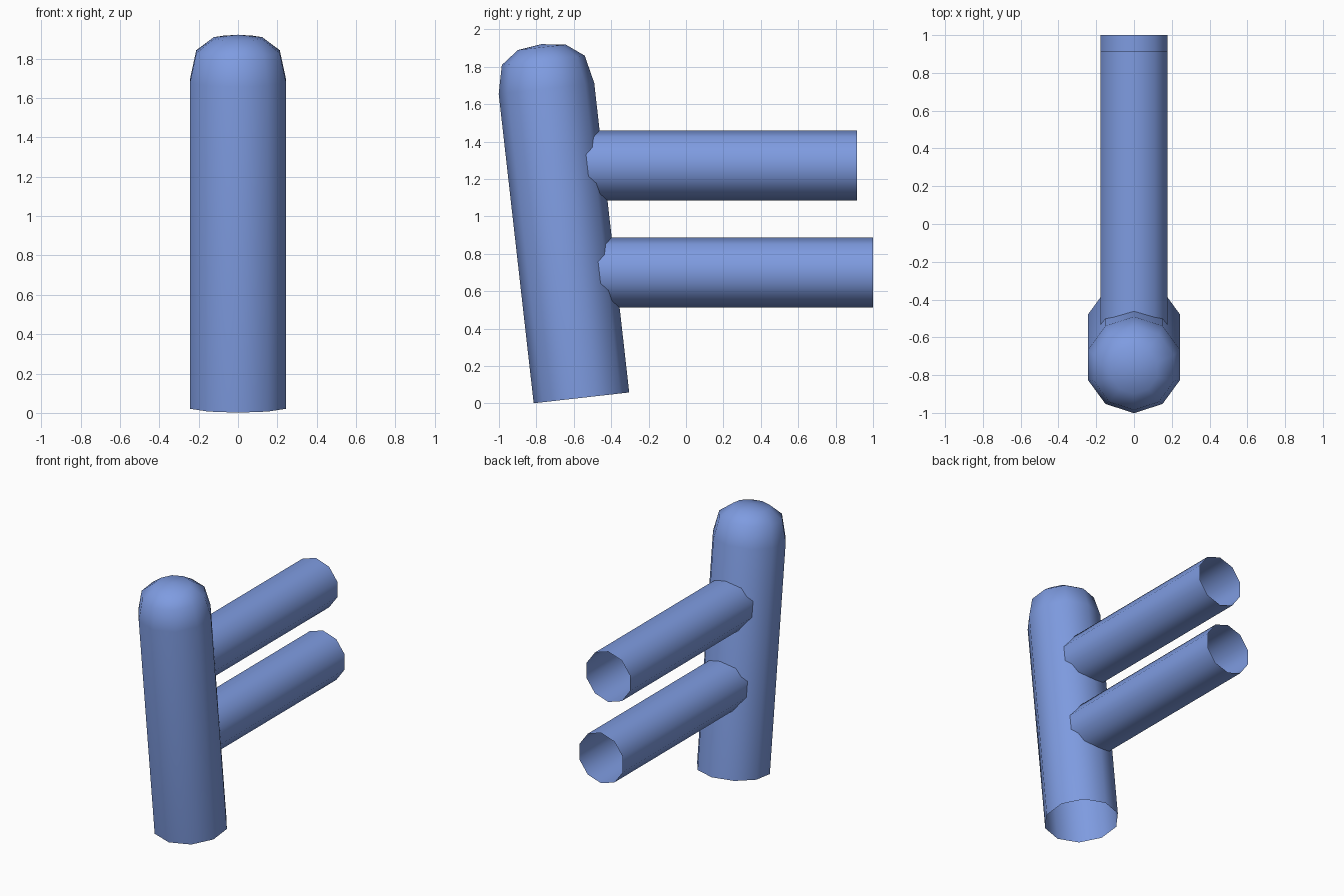
import bpy, bmesh, math
from mathutils import Matrix

if "Cube" in bpy.data.objects:
    bpy.data.objects.remove(bpy.data.objects["Cube"])

SIDES = 10
blue = bpy.data.materials.new("soft blue")
blue.diffuse_color = (0.21, 0.33, 0.75, 1)
blue.use_nodes = True
blue.node_tree.nodes["Principled BSDF"].inputs["Base Color"].default_value = blue.diffuse_color


def tube(name, rings, matrix, apex=None):
    """Open smooth tube along local z from (radius, height) rings, optional domed tip."""
    bm = bmesh.new()
    loops = []
    for r, z in rings:
        loops.append([bm.verts.new((r * math.sin(2 * math.pi * i / SIDES),
                                    r * math.cos(2 * math.pi * i / SIDES), z))
                      for i in range(SIDES)])
    for a, b in zip(loops, loops[1:]):
        for i in range(SIDES):
            j = (i + 1) % SIDES
            bm.faces.new((a[j], a[i], b[i], b[j]))
    if apex is not None:
        tip = bm.verts.new((0, 0, apex))
        for i in range(SIDES):
            bm.faces.new((loops[-1][(i + 1) % SIDES], loops[-1][i], tip))
    bm.transform(matrix)
    for f in bm.faces:
        f.smooth = True
    mesh = bpy.data.meshes.new(name)
    bm.to_mesh(mesh)
    bm.free()
    mesh.materials.append(blue)
    obj = bpy.data.objects.new(name, mesh)
    bpy.context.collection.objects.link(obj)
    return obj


# Leaning post with a rounded top and an open bottom
lean = Matrix.Translation((0, -0.559, 0.03)) @ Matrix.Rotation(math.radians(6.45), 4, 'X')
tube("post", [(0.257, 0), (0.257, 1.665), (0.223, 1.816), (0.129, 1.886)], lean, 1.903)

# Two level bars running back from the post, open at the far end
for name, z, start, end in (("upper_bar", 1.273, -0.70, 0.915),
                            ("lower_bar", 0.70, -0.635, 1.0)):
    place = Matrix.Translation((0, start, z)) @ Matrix.Rotation(math.radians(-90), 4, 'X')
    tube(name, [(0.1875, 0), (0.1875, end - start)], place)
